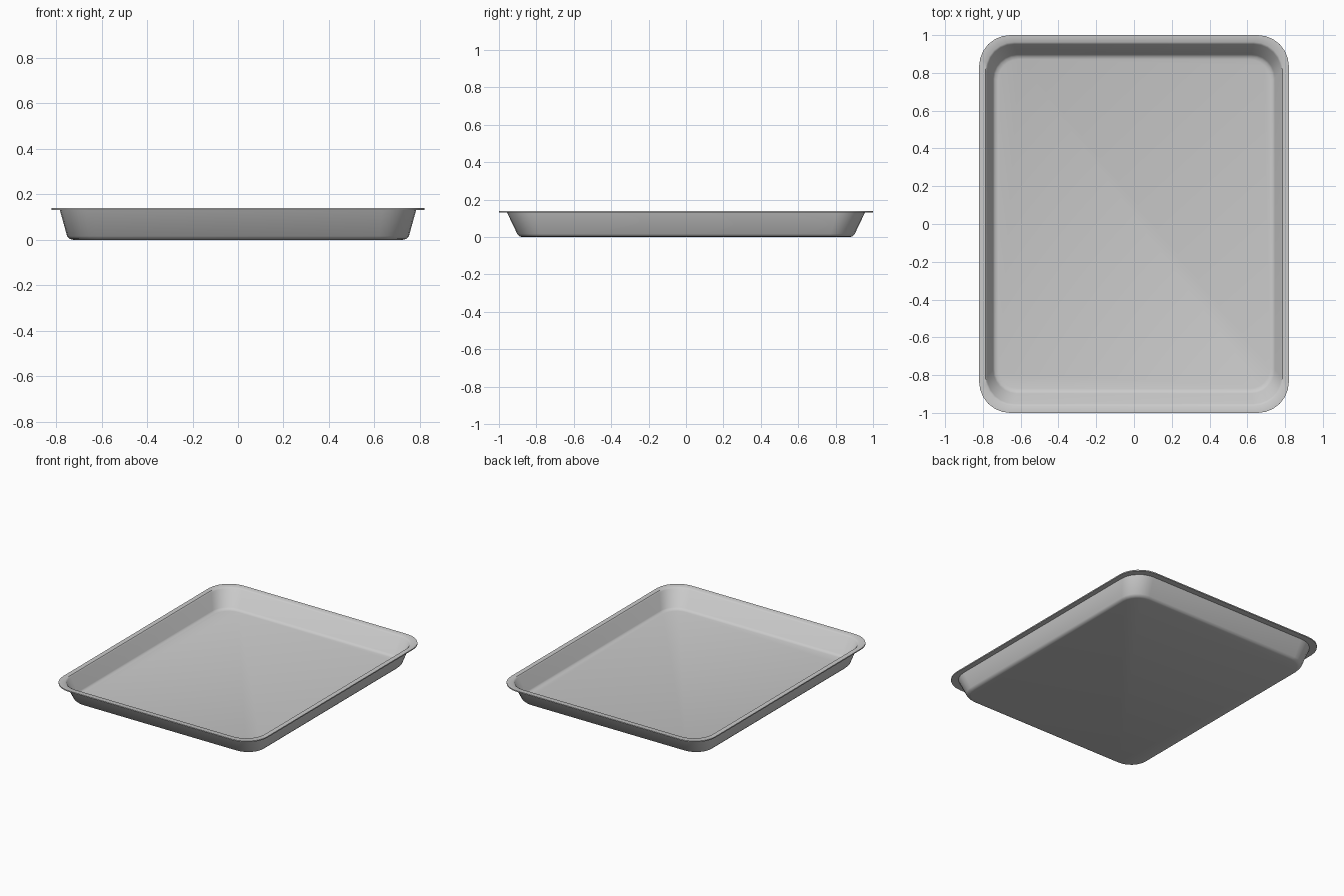
import bpy, bmesh, math

if "Cube" in bpy.data.objects:
    bpy.data.objects.remove(bpy.data.objects["Cube"])

CORNER_STEPS = 6


def rounded_rect(hx, hy, r, z):
    """Counter-clockwise rounded rectangle outline at height z."""
    pts = []
    for i, (sx, sy) in enumerate([(1, 1), (-1, 1), (-1, -1), (1, -1)]):
        for k in range(CORNER_STEPS + 1):
            a = math.pi / 2 * (i + k / CORNER_STEPS)
            pts.append((sx * (hx - r) + r * math.cos(a),
                        sy * (hy - r) + r * math.sin(a), z))
    return pts


# Cross-section: half width, half depth, corner radius, height
section = [
    # outside, from the base up to the rim
    (0.725, 0.877, 0.115, 0.0),
    (0.742, 0.890, 0.125, 0.004),
    (0.752, 0.902, 0.130, 0.016),
    (0.784, 0.957, 0.150, 0.131),
    # flat rim
    (0.820, 1.000, 0.165, 0.131),
    (0.820, 1.000, 0.165, 0.139),
    (0.786, 0.963, 0.150, 0.139),
    # inside, down to the floor
    (0.778, 0.952, 0.145, 0.131),
    (0.746, 0.897, 0.125, 0.020),
    (0.737, 0.886, 0.120, 0.011),
    (0.720, 0.872, 0.110, 0.007),
]

# Tray
bm = bmesh.new()
rings = [[bm.verts.new(p) for p in rounded_rect(*s)] for s in section]
n = len(rings[0])
for lower, upper in zip(rings, rings[1:]):
    for i in range(n):
        j = (i + 1) % n
        bm.faces.new((lower[i], lower[j], upper[j], upper[i]))
bm.faces.new(rings[0][::-1])
bm.faces.new(rings[-1])
bmesh.ops.recalc_face_normals(bm, faces=bm.faces)

mesh = bpy.data.meshes.new("tray")
bm.to_mesh(mesh)
bm.free()
tray = bpy.data.objects.new("tray", mesh)
bpy.context.collection.objects.link(tray)
bpy.context.view_layer.objects.active = tray
tray.select_set(True)
bpy.ops.object.shade_smooth_by_angle(angle=math.radians(40))
